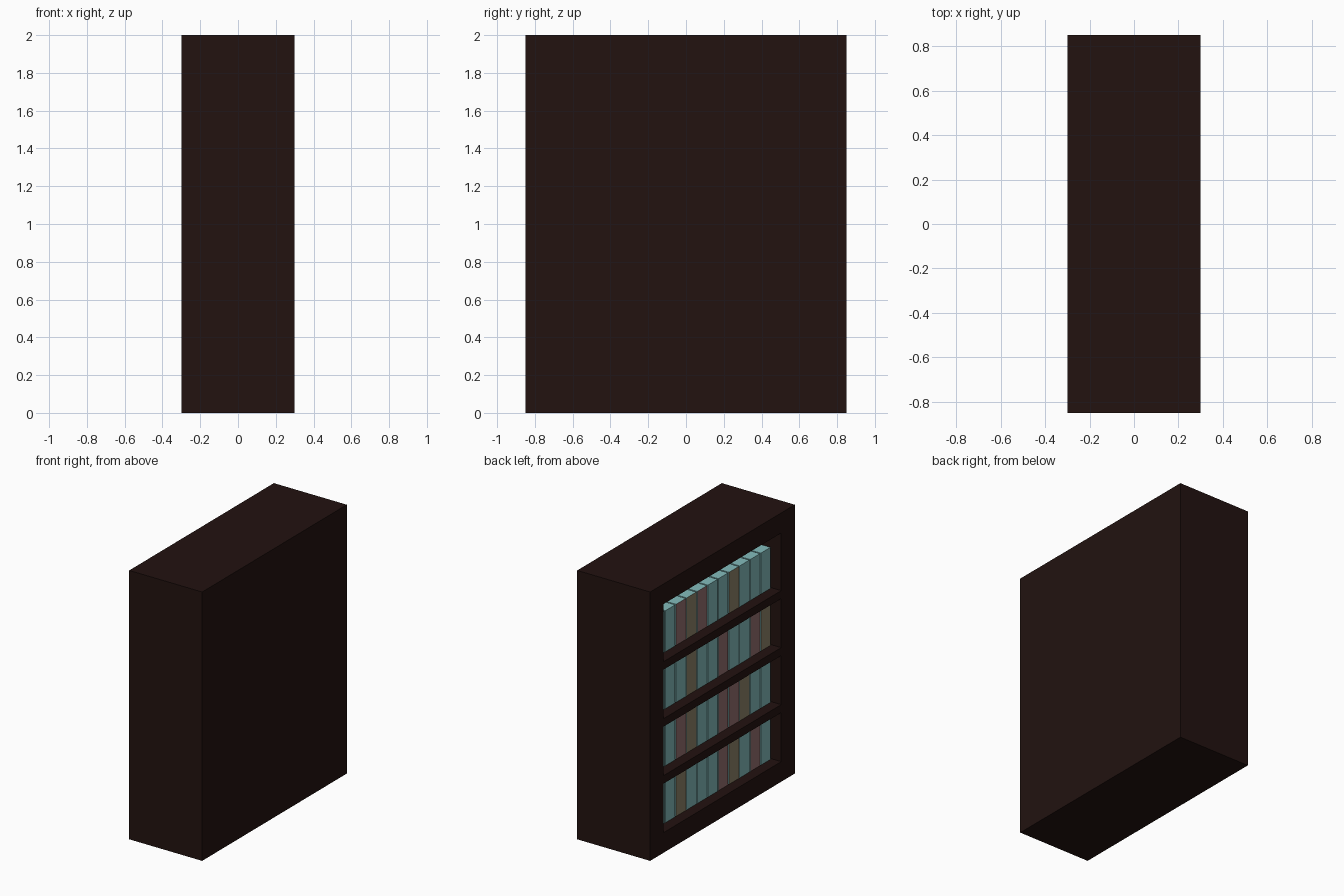
import bpy, bmesh

if "Cube" in bpy.data.objects:
    bpy.data.objects.remove(bpy.data.objects["Cube"])


def mat(name, col):
    m = bpy.data.materials.new(name)
    m.diffuse_color = (*col, 1)
    m.use_nodes = True
    m.node_tree.nodes["Principled BSDF"].inputs["Base Color"].default_value = m.diffuse_color
    return m


wood = mat("dark_wood", (0.016, 0.006, 0.005))
teal = mat("teal", (0.23, 0.50, 0.50))
pink = mat("pink", (0.30, 0.16, 0.16))
sand = mat("sand", (0.27, 0.23, 0.14))
SPINE = {"C": teal, "P": pink, "Y": sand}


def box(name, lo, hi, m, spine=None):
    bm = bmesh.new()
    bmesh.ops.create_cube(bm, size=1)
    for v in bm.verts:
        v.co = [lo[i] + (v.co[i] + 0.5) * (hi[i] - lo[i]) for i in range(3)]
    bm.normal_update()
    if spine:
        for f in bm.faces:
            if f.normal.x < -0.5:
                f.material_index = 1
    me = bpy.data.meshes.new(name)
    bm.to_mesh(me)
    bm.free()
    me.materials.append(m)
    if spine:
        me.materials.append(spine)
    ob = bpy.data.objects.new(name, me)
    bpy.context.collection.objects.link(ob)
    return ob


# Case: thick back, two sides, base and top; open towards -x
FRONT, BACK = -0.30, -0.14
box("case_back", (BACK, -0.85, 0), (0.30, 0.85, 2), wood)
box("case_side_left", (FRONT, 0.69, 0), (BACK, 0.85, 2), wood)
box("case_side_right", (FRONT, -0.85, 0), (BACK, -0.69, 2), wood)
box("case_base", (FRONT, -0.69, 0), (BACK, 0.69, 0.15), wood)
box("case_top", (FRONT, -0.69, 1.85), (BACK, 0.69, 2), wood)

# Shelves and rows of books, bottom row first, spines listed from +y to -y
rows = ["CCYCCCPYCPC", "CCPYCCPPYCC", "CCCYCCPCCPY", "CCPYPCCYCCC"]
PITCH = 0.1245
for r, row in enumerate(rows):
    z = 0.15 + 0.424 * r
    if r:
        box(f"shelf_{r}", (FRONT, -0.69, z - 0.06), (BACK, 0.69, z), wood)
    for i, c in enumerate(row):
        y = PITCH * (5 - i)
        box(f"book_{r}_{i}", (-0.22, y - 0.057, z), (BACK, y + 0.057, z + 0.305),
            teal, SPINE[c])
